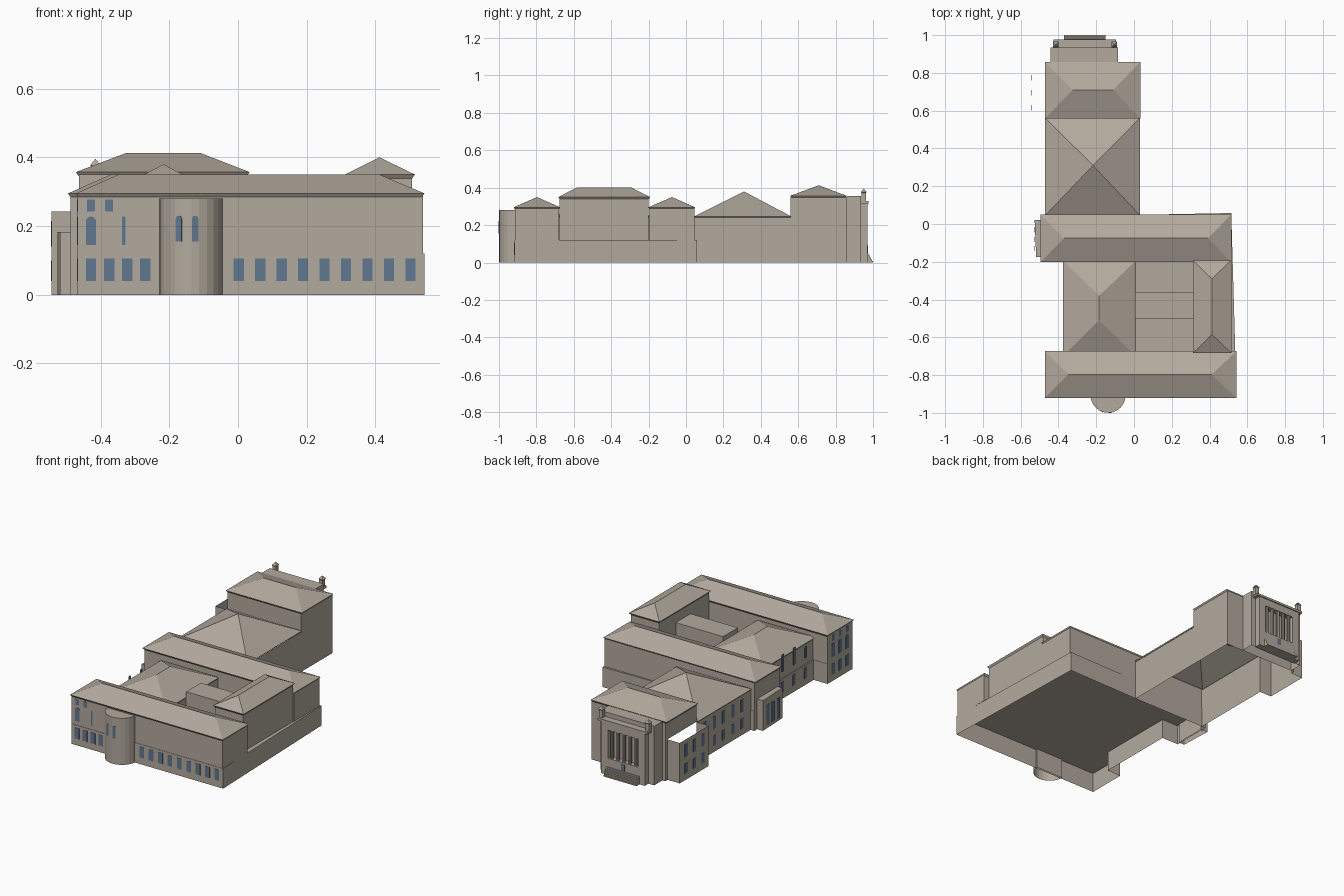
import bpy, bmesh, math
from mathutils import Vector

cube = bpy.data.objects.get("Cube")
if cube:
    bpy.data.objects.remove(cube, do_unlink=True)


def material(name, rgb):
    m = bpy.data.materials.new(name)
    m.use_nodes = True
    m.diffuse_color = (*rgb, 1)
    m.node_tree.nodes["Principled BSDF"].inputs["Base Color"].default_value = (*rgb, 1)
    return m


STONE = material("warm stone", (0.45, 0.40, 0.34))
GLASS = material("blue glass", (0.12, 0.185, 0.275))


def finish(name, bm, mat, closed=True):
    if closed:
        bmesh.ops.recalc_face_normals(bm, faces=bm.faces)
    me = bpy.data.meshes.new(name)
    bm.to_mesh(me)
    bm.free()
    me.materials.append(mat)
    ob = bpy.data.objects.new(name, me)
    bpy.context.collection.objects.link(ob)
    return ob


def extrude(name, points, direction, mat=STONE, base=True):
    """Sweep a closed outline along a direction, with or without its base face."""
    bm = bmesh.new()
    a = [bm.verts.new(p) for p in points]
    b = [bm.verts.new(Vector(p) + Vector(direction)) for p in points]
    n = len(a)
    for i in range(n):
        j = (i + 1) % n
        bm.faces.new((a[i], a[j], b[j], b[i]))
    if base:
        bm.faces.new(a[::-1])
    bm.faces.new(b)
    return finish(name, bm, mat, base)


def prism(name, outline, z0, z1, base=True):
    return extrude(name, [(x, y, z0) for x, y in outline], (0, 0, z1 - z0), base=base)


def box(name, x0, x1, y0, y1, z0, z1, base=True):
    return prism(name, [(x0, y0), (x1, y0), (x1, y1), (x0, y1)], z0, z1, base)


def hip_roof(name, x0, x1, y0, y1, z0, z1, ridge, lip=0.013, under=True):
    """Hipped roof over a cornice that tapers inwards, ridge given by its ends."""
    bm = bmesh.new()
    i = lip * 0.7
    rect = [(x0, y0), (x1, y0), (x1, y1), (x0, y1)]
    inner = [(x0 + i, y0 + i), (x1 - i, y0 + i), (x1 - i, y1 - i), (x0 + i, y1 - i)]
    low = [bm.verts.new((x, y, z0 - lip)) for x, y in inner]
    eave = [bm.verts.new((x, y, z0)) for x, y in rect]
    r = [bm.verts.new((x, y, z1)) for x, y in ridge]
    for k in range(4):
        j = (k + 1) % 4
        bm.faces.new((low[k], low[j], eave[j], eave[k]))
    if under:
        bm.faces.new(low[::-1])
    a, b, c, d = eave
    if len(r) == 1:
        faces = [(a, b, r[0]), (b, c, r[0]), (c, d, r[0]), (d, a, r[0])]
    elif abs(ridge[0][0] - ridge[1][0]) > abs(ridge[0][1] - ridge[1][1]):
        faces = [(a, b, r[1], r[0]), (b, c, r[1]), (c, d, r[0], r[1]), (d, a, r[0])]
    else:
        faces = [(a, b, r[0]), (b, c, r[1], r[0]), (c, d, r[1]), (d, a, r[0], r[1])]
    for f in faces:
        bm.faces.new(f)
    return finish(name, bm, STONE)


def window(name, x, y, z0, z1, width, angle, arch=False):
    """Thin glass plate on a wall whose outward normal has the given angle."""
    n = Vector((math.cos(angle), math.sin(angle), 0))
    t = Vector((-n.y, n.x, 0))
    h = width / 2
    outline = [(-h, z0), (h, z0)]
    if arch:
        outline += [(h * math.cos(k * math.pi / 6), z1 - h + h * math.sin(k * math.pi / 6))
                    for k in range(7)]
    else:
        outline += [(h, z1), (-h, z1)]
    pts = [Vector((x, y, z)) + t * u + n * 0.0005 for u, z in outline]
    return extrude(name, pts, n * 0.0015, mat=GLASS)


def shell(name, panels):
    """Open walls, each given by two plan points and two heights."""
    bm = bmesh.new()
    for p, q, z0, z1 in panels:
        bm.faces.new([bm.verts.new(v) for v in
                      ((*p, z0), (*q, z0), (*q, z1), (*p, z1))])
    return finish(name, bm, STONE, closed=False)


FRONT, BACK, WEST = -math.pi / 2, math.pi / 2, math.pi

# Ground storey of the main building, hollow underneath
prism("ground_storey", [(-0.467, -0.917), (0.543, -0.917), (0.515, 0.058), (0.0, 0.048),
                        (-0.487, 0.048), (-0.487, -0.195), (-0.375, -0.195),
                        (-0.375, -0.678), (-0.467, -0.678)], 0, 0.12, base=False)

# Front wing
box("front_wing", -0.467, 0.539, -0.915, -0.68, 0.12, 0.288)
hip_roof("front_wing_roof", -0.472, 0.543, -0.922, -0.672, 0.295, 0.35,
         [(-0.348, -0.797), (0.412, -0.797)])

# Cross wing
box("cross_wing", -0.487, 0.51, -0.195, 0.045, 0.12, 0.288)
hip_roof("cross_wing_roof", -0.495, 0.515, -0.202, 0.05, 0.295, 0.35,
         [(-0.37, -0.075), (0.392, -0.075)])

# Court ranges between the two wings
box("west_range", -0.37, 0.005, -0.69, -0.19, 0.12, 0.243)
hip_roof("west_range_roof", -0.376, 0.01, -0.7, -0.195, 0.25, 0.335,
         [(-0.185, -0.51), (-0.185, -0.38)])
box("east_range", 0.32, 0.507, -0.675, -0.2, 0.12, 0.343)
hip_roof("east_range_roof", 0.312, 0.515, -0.683, -0.192, 0.35, 0.4,
         [(0.412, -0.585), (0.412, -0.29)])
box("court_hall", 0.005, 0.32, -0.5, -0.36, 0.12, 0.28)

# Half-round stair tower
TX, TY, TR, N = -0.137, -0.907, 0.0925, 12
prism("round_tower", [(TX + TR * math.cos(math.pi * (1 + k / N)),
                       TY + TR * math.sin(math.pi * (1 + k / N))) for k in range(N + 1)],
      0, 0.28, base=False)
flat = TR * math.cos(math.pi / (2 * N))
for k in (4, 6):
    ang = math.pi * (1 + (k + 0.5) / N)
    window("tower_window", TX + flat * math.cos(ang), TY + flat * math.sin(ang),
           0.155, 0.23, 0.019, ang, True)

# West porch
prism("west_porch", [(-0.518, -0.175), (-0.48, -0.175), (-0.48, 0.02), (-0.526, 0.02)],
      0, 0.182, base=False)
for y in (-0.13, -0.08, -0.03):
    window("porch_window", -0.5235, y, 0.02, 0.14, 0.028, WEST)

# Rear hall and rear pavilion: open shells
X0, X1, Y0, Y1, Y2 = -0.463, 0.028, 0.045, 0.56, 0.857
shell("rear_hall", [((X1, Y0), (X1, Y1), 0, 0.24), ((X0, Y1), (X0, Y0), 0, 0.24)])
hip_roof("rear_hall_roof", -0.47, 0.032, 0.045, 0.562, 0.247, 0.38, [(-0.217, 0.31)], 0.006, False)
shell("rear_pavilion", [((X1, Y1), (X1, Y2), 0, 0.35), ((X1, Y2), (X0, Y2), 0, 0.35),
                        ((X0, Y2), (X0, Y1), 0.245, 0.35), ((X0, Y1), (X1, Y1), 0.245, 0.35)])
hip_roof("rear_pavilion_roof", -0.472, 0.034, 0.558, 0.858, 0.357, 0.413,
         [(-0.325, 0.71), (-0.11, 0.71)])

# Roofless annex on the west side of the pavilion
AX, AY = -0.543, 0.835
shell("west_annex", [((AX, AY), (AX, Y1), 0, 0.243), ((AX, Y1), (X0, Y1), 0, 0.243),
                     ((X0, AY), (AX, AY), 0, 0.243), ((X0, Y2), (X0, AY), 0, 0.243)])

# Rear portal: body, framed recess, columns and cornice
PX = -0.26
box("portal_body", -0.443, -0.085, 0.858, 0.935, 0, 0.355, base=False)
for s in (-1, 1):
    a, b = sorted((PX + s * 0.145, PX + s * 0.1))
    box("portal_pier", a, b, 0.93, 0.97, 0, 0.32)
    f = PX + s * 0.155
    box("finial_base", f - 0.012, f + 0.012, 0.938, 0.962, 0.325, 0.375)
    hip_roof("finial_cap", f - 0.015, f + 0.015, 0.935, 0.965, 0.377, 0.396, [(f, 0.95)], 0.004)
box("portal_sill", PX - 0.1, PX + 0.1, 0.93, 0.97, 0, 0.1)
box("portal_lintel", PX - 0.1, PX + 0.1, 0.93, 0.97, 0.27, 0.32)
box("portal_cornice", PX - 0.165, PX + 0.165, 0.925, 0.976, 0.315, 0.328)
for k in range(5):
    cx = PX - 0.08 + 0.04 * k
    prism("portal_column", [(cx + 0.009 * math.cos(i * math.pi / 4),
                             0.958 + 0.009 * math.sin(i * math.pi / 4)) for i in range(8)],
          0.1, 0.27)
for k in (0, 3):
    window("portal_window", PX - 0.06 + 0.04 * k, 0.935, 0.15, 0.22, 0.016, BACK)
window("portal_door", PX, 0.97, 0.05, 0.09, 0.025, BACK)

# Flight of steps up to the portal
STEPS, RUN, RISE = 6, 0.005, 0.008
profile = [(0.965, 0)]
for k in range(STEPS):
    y = 1.0 - RUN * k
    profile += [(y, RISE * k), (y, RISE * (k + 1))]
profile.append((0.965, RISE * STEPS))
extrude("portal_steps", [(PX - 0.11, y, z) for y, z in profile], (0.22, 0, 0))

# Front windows
for x in (-0.428, -0.375, -0.322, -0.27):
    window("front_ground_window", x, -0.917, 0.04, 0.105, 0.03, FRONT)
for k in range(9):
    window("front_ground_window", 0.002 + 0.0625 * k, -0.917, 0.04, 0.105, 0.03, FRONT)
window("front_arched_window", -0.428, -0.915, 0.145, 0.228, 0.03, FRONT, True)
window("front_arched_window", -0.332, -0.915, 0.145, 0.228, 0.01, FRONT)
for x in (-0.428, -0.375):
    window("front_attic_window", x, -0.915, 0.242, 0.278, 0.023, FRONT)

# West windows
for y in (-0.865, -0.797, -0.73):
    window("west_ground_window", -0.467, y, 0.04, 0.105, 0.03, WEST)
    window("west_arched_window", -0.467, y, 0.145, 0.228, 0.03, WEST, True)
    window("west_attic_window", -0.467, y, 0.242, 0.278, 0.024, WEST)
for k in range(4):
    y = -0.6 + 0.11 * k
    window("range_ground_window", -0.375, y, 0.04, 0.105, 0.026, WEST)
    window("range_upper_window", -0.377, y, 0.165, 0.27 if k in (1, 2) else 0.235,
           0.022, WEST, True)
for k in range(5):
    y = 0.13 + 0.088 * k
    window("hall_ground_window", X0, y, 0.04, 0.1, 0.026, WEST)
    window("hall_upper_window", X0, y, 0.14, 0.215, 0.026, WEST)
for k in range(3):
    y = 0.615 + 0.08 * k
    window("annex_ground_window", AX, y, 0.04, 0.1, 0.028, WEST)
    window("annex_upper_window", AX, y, 0.14, 0.215, 0.028, WEST)
